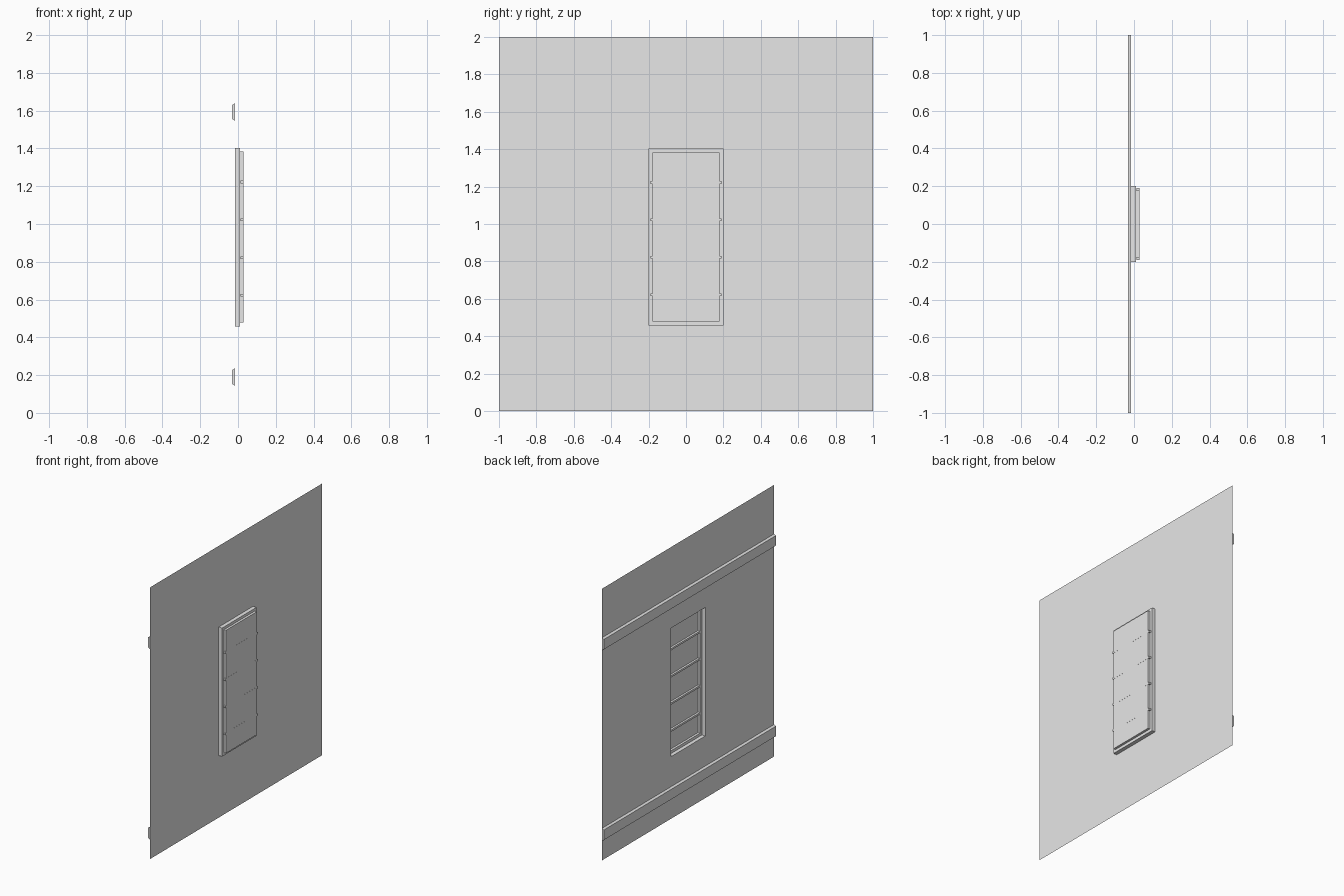
import bpy
import bmesh

cube = bpy.data.objects.get("Cube")
if cube:
    bpy.data.objects.remove(cube, do_unlink=True)

grey = bpy.data.materials.new("light grey")
grey.use_nodes = True
colour = (0.8, 0.8, 0.8, 1)
grey.diffuse_color = colour
grey.node_tree.nodes["Principled BSDF"].inputs["Base Color"].default_value = colour

WALL_X = -0.017   # plane of the wall sheet
STEP_X = 0.011    # shoulder of the window frame
FACE_X = 0.028    # outer face of the window


def finish(name, bm):
    bmesh.ops.recalc_face_normals(bm, faces=bm.faces)
    mesh = bpy.data.meshes.new(name)
    bm.to_mesh(mesh)
    bm.free()
    mesh.materials.append(grey)
    obj = bpy.data.objects.new(name, mesh)
    bpy.context.collection.objects.link(obj)
    return obj


def nested_rectangles(name, rings, cap):
    """Join rectangles (x, half width, bottom, top) one after another."""
    bm = bmesh.new()
    loops = []
    for x, w, low, high in rings:
        corners = [(-w, low), (w, low), (w, high), (-w, high)]
        loops.append([bm.verts.new((x, y, z)) for y, z in corners])
    for a, b in zip(loops, loops[1:]):
        for i in range(4):
            j = (i + 1) % 4
            bm.faces.new((a[i], a[j], b[j], b[i]))
    if cap:
        bm.faces.new(loops[-1])
    return finish(name, bm)


def bar(name, profile, half_length):
    """Solid bar along y from an (x, z) profile."""
    bm = bmesh.new()
    a, b = [[bm.verts.new((x, y, z)) for x, z in profile]
            for y in (-half_length, half_length)]
    bm.faces.new(a)
    bm.faces.new(b[::-1])
    for i in range(len(profile)):
        j = (i + 1) % len(profile)
        bm.faces.new((a[i], a[j], b[j], b[i]))
    return finish(name, bm)


# Thin wall sheet with the window opening
nested_rectangles("wall_sheet", [
    (WALL_X, 1.0, 0.0, 2.0),
    (WALL_X, 0.2, 0.457, 1.403)], cap=False)

# Stepped window frame, open behind and closed by its face
nested_rectangles("window_frame", [
    (WALL_X, 0.2, 0.457, 1.403),
    (STEP_X, 0.2, 0.457, 1.403),
    (STEP_X, 0.18, 0.478, 1.383),
    (FACE_X, 0.18, 0.478, 1.383)], cap=True)

# Cross slats over the window
for n in range(4):
    z = 0.622 + n * 0.2
    low, high = z - 0.007, z + 0.007
    bar(f"window_slat_{n + 1}", [
        (0.013, low), (FACE_X + 0.0004, low),
        (FACE_X + 0.0004, high), (0.013, high)], 0.19)

# Bevelled rails across the back of the wall
for name, z in (("lower_rail", 0.19), ("upper_rail", 1.593)):
    bar(name, [
        (WALL_X, z - 0.046), (WALL_X, z + 0.046),
        (-0.031, z + 0.037), (-0.031, z - 0.037)], 1.0)
